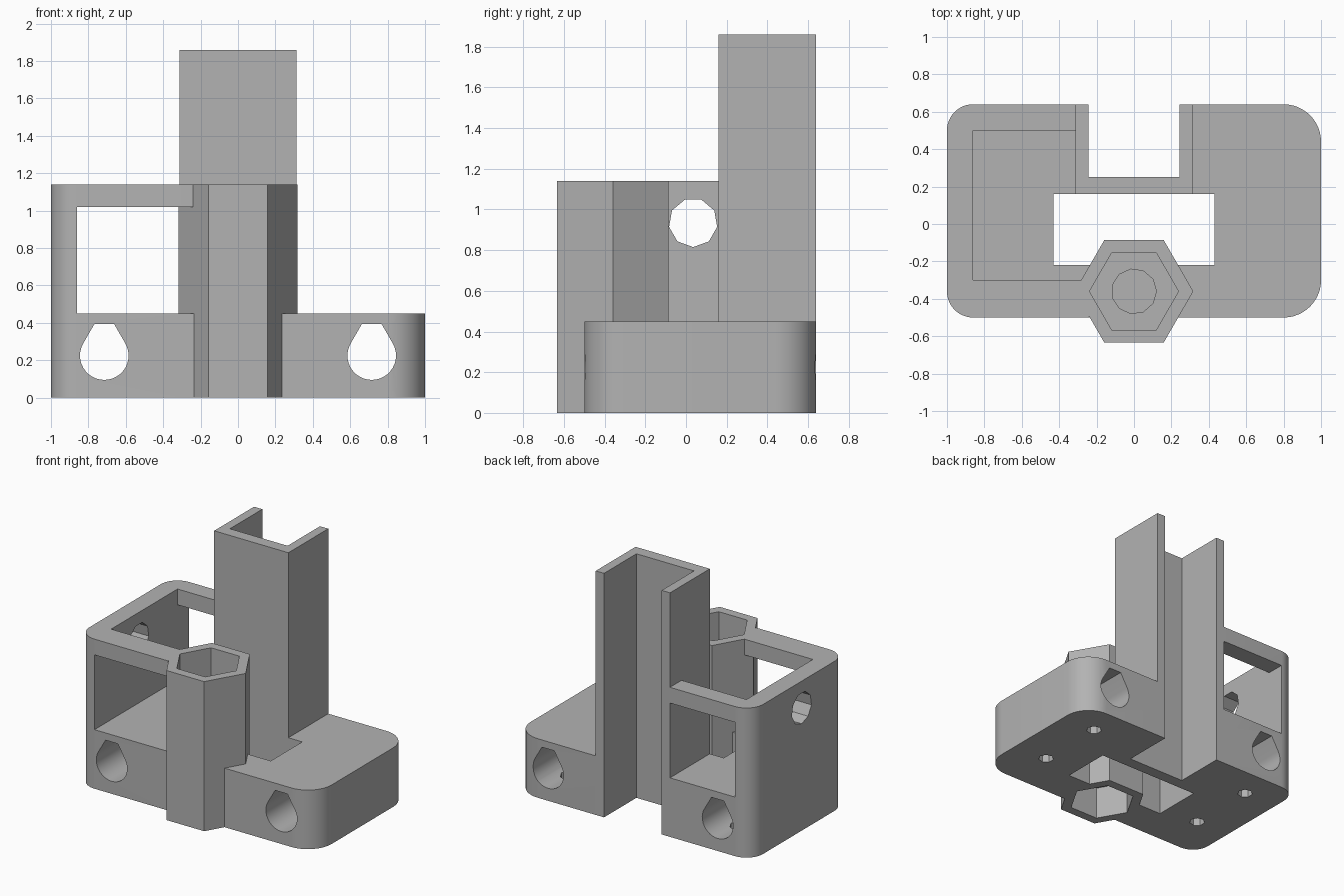
import bpy
import bmesh
from math import sin, cos, pi, radians
from mathutils import Matrix

cube = bpy.data.objects.get("Cube")
if cube:
    bpy.data.objects.remove(cube, do_unlink=True)

grey = bpy.data.materials.new("plain grey")
grey.use_nodes = True
colour = (0.45, 0.45, 0.45, 1)
grey.diffuse_color = colour
grey.node_tree.nodes["Principled BSDF"].inputs["Base Color"].default_value = colour


def prism(name, outline, low, high, turn=None):
    """Extrude a flat outline from low to high, then optionally turn it."""
    bm = bmesh.new()
    face = bm.faces.new([bm.verts.new((x, y, low)) for x, y in outline])
    top = bmesh.ops.extrude_face_region(bm, geom=[face])["geom"]
    verts = [v for v in top if isinstance(v, bmesh.types.BMVert)]
    bmesh.ops.translate(bm, verts=verts, vec=(0, 0, high - low))
    if turn:
        bmesh.ops.transform(bm, matrix=turn, verts=bm.verts)
    bmesh.ops.recalc_face_normals(bm, faces=bm.faces)
    mesh = bpy.data.meshes.new(name)
    bm.to_mesh(mesh)
    bm.free()
    mesh.materials.append(grey)
    obj = bpy.data.objects.new(name, mesh)
    bpy.context.collection.objects.link(obj)
    return obj


def rect(x0, x1, y0, y1, left=0, right=0):
    """Rectangle with separate corner radii for its left and right ends."""
    corners = [(x1, y1, right, 0), (x0, y1, left, 90),
               (x0, y0, left, 180), (x1, y0, right, 270)]
    points = []
    for x, y, r, start in corners:
        cx = x - r if x == x1 else x + r
        cy = y - r if y == y1 else y + r
        for i in range(13 if r else 1):
            a = radians(start + i * 7.5)
            points.append((cx + r * cos(a), cy + r * sin(a)))
    return points


def ring(cx, cy, r, sides, start=0):
    return [(cx + r * cos(start + 2 * pi * i / sides),
             cy + r * sin(start + 2 * pi * i / sides)) for i in range(sides)]


def combine(body, tool, operation):
    """Join a part to the body, or cut it away."""
    tool.hide_render = True
    mod = body.modifiers.new(tool.name, 'BOOLEAN')
    mod.operation = operation
    mod.solver = 'EXACT'
    mod.object = tool
    bpy.context.view_layer.objects.active = body
    bpy.ops.object.modifier_apply(modifier=mod.name)
    bpy.data.objects.remove(tool, do_unlink=True)


def add(*args):
    combine(body, prism(*args), 'UNION')


def cut(*args):
    combine(body, prism(*args), 'DIFFERENCE')


# Base block and the tall open frame on one end
body = prism("carriage_bracket", rect(-1, 1, -0.5, 0.64, 0.14, 0.2), 0, 0.45)
add("side_frame", rect(-1, -0.24, -0.5, 0.64, 0.14), 0, 1.14)
cut("frame_cavity", rect(-0.86, -0.2, -0.3, 0.5), 0.45, 2)
cut("frame_windows", rect(-0.86, -0.2, -1, 1), 0.45, 1.02)
cut("centre_opening", rect(-0.43, 0.43, -0.22, 0.16), -1, 2)

# Tall channel, open at the back
add("channel_column", rect(-0.313, 0.313, 0.16, 0.64), 0, 1.86)
cut("channel_slot", rect(-0.243, 0.243, 0.25, 1), -1, 3)

# Hexagonal nut tower with a pocket at each end
add("nut_tower", ring(0, -0.36, 0.317, 6), 0, 1.14)
cut("lower_pocket", ring(0, -0.36, 0.238, 6), -1, 0.25)
cut("pilot_hole", ring(0, -0.36, 0.12, 11), 0.27, 1)
cut("upper_pocket", ring(0, -0.36, 0.238, 6), 0.36, 2)

# Rod holes with flattened teardrop tops, and screw holes below them
along_y = Matrix.Rotation(pi / 2, 4, 'X')
for side in (-1, 1):
    x = side * 0.715
    arc = [(x + 0.13 * cos(radians(a)), 0.225 + 0.13 * sin(radians(a)))
           for a in range(150, 391, 10)]
    cut("rod_hole", arc + [(x + 0.052, 0.395), (x - 0.052, 0.395)], -1, 1, along_y)
    for y in (-0.14, 0.4):
        cut("screw_hole", ring(x, y, 0.055, 7), -1, 0.2)

# Round port in the frame's outer wall
along_x = Matrix(((0, 0, 1, 0), (1, 0, 0, 0), (0, 1, 0, 0), (0, 0, 0, 1)))
cut("side_port", ring(0.035, 0.935, 0.12, 9, -pi / 2), -1.2, -0.8, along_x)

# Smooth the rounded corners, keep the edges crisp
bpy.ops.object.select_all(action='DESELECT')
body.select_set(True)
bpy.context.view_layer.objects.active = body
bpy.ops.object.shade_smooth_by_angle(angle=radians(25))
